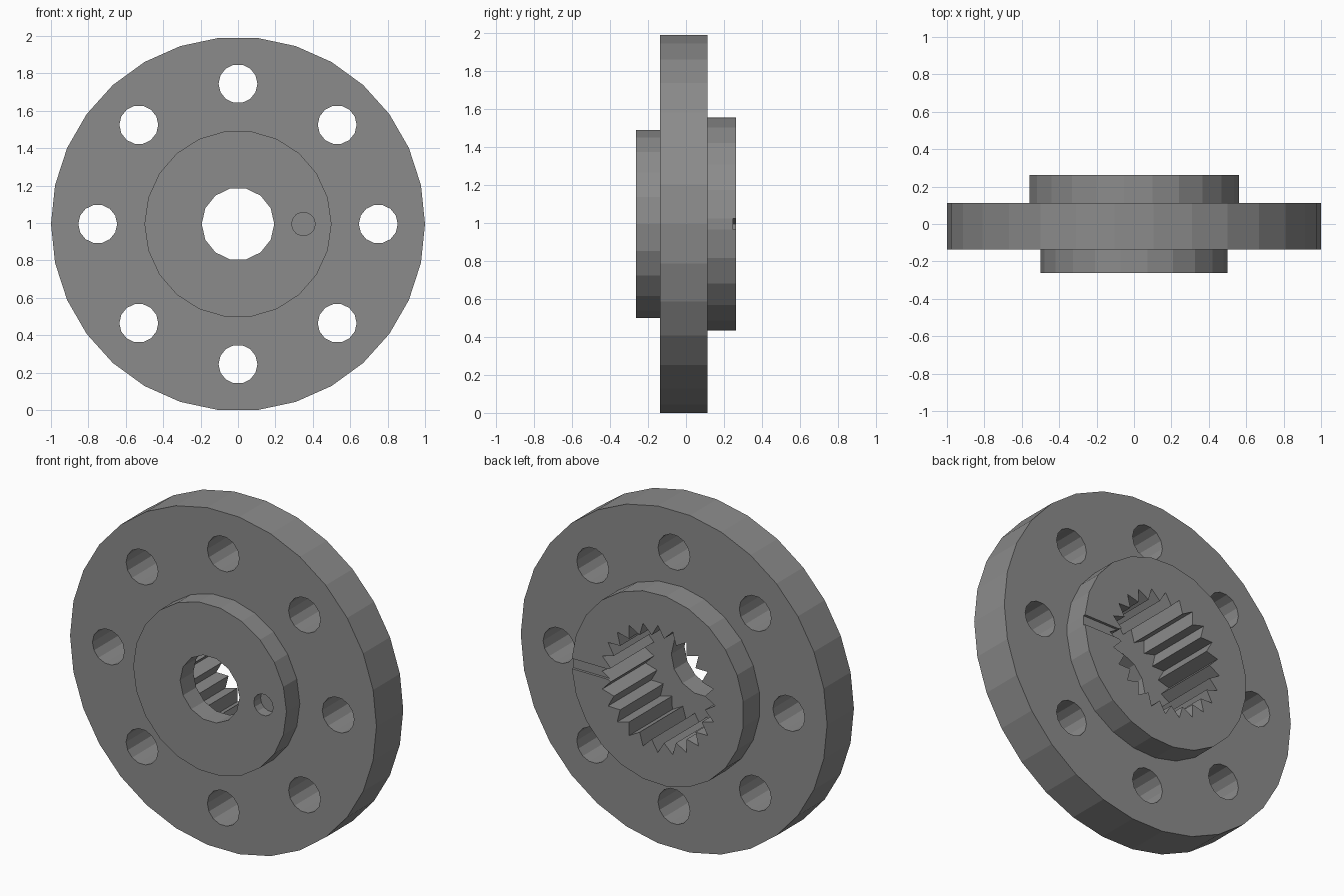
import bpy, bmesh
from math import sin, cos, pi, asin

if "Cube" in bpy.data.objects:
    bpy.data.objects.remove(bpy.data.objects["Cube"])

CZ = 0.9945          # height of the wheel axis


def ring(r, n, cx=0.0, cz=0.0):
    return [(cx + r * cos(2 * pi * i / n), cz + r * sin(2 * pi * i / n)) for i in range(n)]


def prism(name, pts, y0, y1):
    """Extrude an x-z outline along y."""
    bm = bmesh.new()
    face = bm.faces.new([bm.verts.new((x, y0, z + CZ)) for x, z in pts])
    ext = bmesh.ops.extrude_face_region(bm, geom=[face])
    for v in ext["geom"]:
        if isinstance(v, bmesh.types.BMVert):
            v.co.y = y1
    bmesh.ops.recalc_face_normals(bm, faces=bm.faces[:])
    me = bpy.data.meshes.new(name)
    bm.to_mesh(me)
    bm.free()
    ob = bpy.data.objects.new(name, me)
    bpy.context.collection.objects.link(ob)
    return ob


def combine(target, other, operation):
    mod = target.modifiers.new(other.name, 'BOOLEAN')
    mod.operation = operation
    mod.solver = 'EXACT'
    mod.object = other
    bpy.context.view_layer.objects.active = target
    bpy.ops.object.modifier_apply(modifier=mod.name)
    bpy.data.objects.remove(other, do_unlink=True)


# Main flange disc
flange = prism("splined_flange", ring(1.0, 30), -0.1375, 0.1125)

# Front hub, and back hub whose rim is divided from slot edge to slot edge
combine(flange, prism("front_hub", ring(0.5, 22), -0.2625, 0.0), 'UNION')
R = 0.5625
a = asin(0.03 / R)
rim = [(R * cos(t), R * sin(t)) for t in
       (a + (2 * pi - 2 * a) * i / 23 for i in range(24))]
combine(flange, prism("back_hub", rim, 0.0, 0.2625), 'UNION')

# Eight bolt holes
for k in range(8):
    t = k * pi / 4
    hole = ring(0.104, 14, 0.75 * cos(t), 0.75 * sin(t))
    combine(flange, prism("bolt_hole", hole, -0.5, 0.5), 'DIFFERENCE')

# Centre hole through the front wall
combine(flange, prism("centre_hole", ring(0.194, 14), -0.5, 0.5), 'DIFFERENCE')

# Toothed socket opening at the back
teeth = [((0.375, 0.31)[i % 2] * cos(pi * i / 24), (0.375, 0.31)[i % 2] * sin(pi * i / 24))
         for i in range(48)]
combine(flange, prism("toothed_socket", teeth, -0.14, 0.5), 'DIFFERENCE')

# Shallow index dimple in the front and index groove in the back
combine(flange, prism("index_dimple", ring(0.063, 14, 0.35), -0.5, -0.2), 'DIFFERENCE')
groove = [(0.2, -0.03), (0.8, -0.03), (0.8, 0.03), (0.2, 0.03)]
combine(flange, prism("index_groove", groove, 0.2475, 0.5), 'DIFFERENCE')

# Dark grey finish
mat = bpy.data.materials.new("dark_grey")
mat.diffuse_color = (0.26, 0.26, 0.26, 1.0)
mat.use_nodes = True
mat.node_tree.nodes["Principled BSDF"].inputs["Base Color"].default_value = mat.diffuse_color
flange.data.materials.clear()
flange.data.materials.append(mat)
